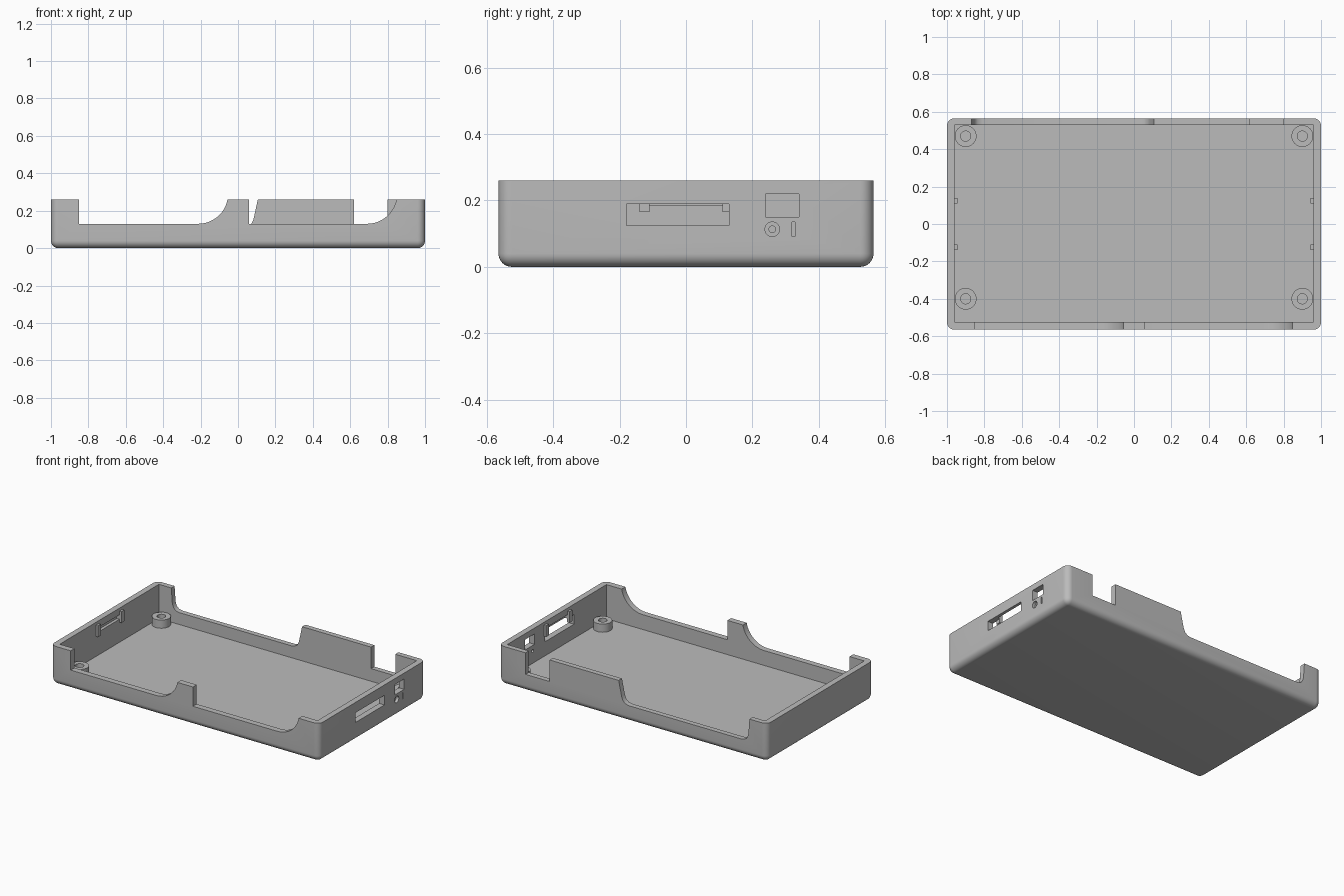
import bpy, bmesh, math
from mathutils import Matrix, Vector

cube = bpy.data.objects.get("Cube")
if cube:
    bpy.data.objects.remove(cube, do_unlink=True)

grey = bpy.data.materials.new("plain_grey")
grey.use_nodes = True
COLOUR = (0.5, 0.5, 0.5, 1)
grey.diffuse_color = COLOUR
grey.node_tree.nodes["Principled BSDF"].inputs["Base Color"].default_value = COLOUR

LENGTH, DEPTH, HEIGHT = 2.0, 1.13, 0.26
FLOOR, ROUND = 0.03, 0.04
INNER_X = 0.96


def make_object(name, bm):
    bmesh.ops.recalc_face_normals(bm, faces=bm.faces)
    mesh = bpy.data.meshes.new(name)
    bm.to_mesh(mesh)
    bm.free()
    mesh.materials.append(grey)
    obj = bpy.data.objects.new(name, mesh)
    bpy.context.collection.objects.link(obj)
    return obj


def box_bm(low, high):
    low, high = Vector(low), Vector(high)
    bm = bmesh.new()
    size = Matrix.Diagonal((*(high - low), 1))
    bmesh.ops.create_cube(bm, size=1, matrix=Matrix.Translation((low + high) / 2) @ size)
    return bm


def box(name, low, high):
    return make_object(name, box_bm(low, high))


def cylinder(name, centre, radius, depth, axis="Z"):
    bm = bmesh.new()
    turn = Matrix.Rotation(math.pi / 2, 4, "Y") if axis == "X" else Matrix()
    bmesh.ops.create_cone(bm, cap_ends=True, segments=32, radius1=radius, radius2=radius,
                          depth=depth, matrix=Matrix.Translation(centre) @ turn)
    return make_object(name, bm)


def wall_profile(name, points, y_low, y_high):
    """Prism whose outline lies in x and z, extruded along y."""
    bm = bmesh.new()
    face = bm.faces.new([bm.verts.new((x, y_low, z)) for x, z in points])
    grown = bmesh.ops.extrude_face_region(bm, geom=[face])["geom"]
    verts = [v for v in grown if isinstance(v, bmesh.types.BMVert)]
    bmesh.ops.translate(bm, verts=verts, vec=(0, y_high - y_low, 0))
    return make_object(name, bm)


def cut(target, cutter):
    """Subtract the cutter, keep the result and drop the cutter."""
    cutter.hide_render = True
    mod = target.modifiers.new("cut", "BOOLEAN")
    mod.operation, mod.solver, mod.object = "DIFFERENCE", "EXACT", cutter
    bpy.context.view_layer.update()
    graph = bpy.context.evaluated_depsgraph_get()
    result = bpy.data.meshes.new_from_object(target.evaluated_get(graph))
    target.modifiers.clear()
    target.data = result
    bpy.data.objects.remove(cutter, do_unlink=True)


def smooth(obj):
    bpy.ops.object.select_all(action="DESELECT")
    obj.select_set(True)
    bpy.context.view_layer.objects.active = obj
    bpy.ops.object.shade_smooth_by_angle(angle=math.radians(30))


# Shell: rounded tray with a square-cornered cavity
bm = box_bm((-LENGTH / 2, -DEPTH / 2, 0), (LENGTH / 2, DEPTH / 2, HEIGHT))
edges = [e for e in bm.edges if min(v.co.z for v in e.verts) < HEIGHT / 2]
bmesh.ops.bevel(bm, geom=edges, offset=ROUND, segments=8, profile=0.5, affect="EDGES")
shell = make_object("case_shell", bm)
cut(shell, box("cavity", (-INNER_X, -0.525, FLOOR), (INNER_X, 0.53, 0.5)))

# Front wall: two openings, each square on the left and curved on the right
LOW, TOP, R = 0.13, 0.32, 0.16
for left, right in ((-0.85, -0.053), (0.06, 0.85)):
    centre = right - R
    arc = [(centre + R * math.sin(a), LOW + R * (1 - math.cos(a)))
           for a in (math.pi / 2 * i / 12 for i in range(13))]
    outline = [(left, TOP), (left, LOW)] + arc + [(right, TOP)]
    cut(shell, wall_profile("front_opening", outline, -0.65, -0.5))

# Back wall: a wide opening with soft lower corners and a small square notch
outline = [(-0.87, TOP), (-0.868, 0.26), (-0.86, 0.155), (-0.85, 0.13), (-0.835, 0.116),
           (-0.81, 0.11), (0.03, 0.11), (0.055, 0.116), (0.072, 0.13), (0.083, 0.155),
           (0.106, 0.26), (0.11, TOP)]
cut(shell, wall_profile("back_opening", outline, 0.5, 0.65))
cut(shell, box("back_notch", (0.62, 0.5, 0.115), (0.80, 0.65, TOP)))

# Ports through the right-hand wall
for name, y0, y1, z0, z1 in (("long_slot", -0.18, 0.13, 0.125, 0.19),
                             ("square_port", 0.24, 0.34, 0.15, 0.22),
                             ("thin_slit", 0.319, 0.329, 0.092, 0.135)):
    cut(shell, box(name, (0.93, y0, z0), (1.1, y1, z1)))
cut(shell, cylinder("button_recess", (1.03, 0.26, 0.113), 0.022, 0.1, "X"))
cut(shell, cylinder("button_hole", (1.0, 0.26, 0.113), 0.01, 0.2, "X"))

# Snap grooves inside both end walls, with a small tab at each end
for side, label in ((1, "left"), (-1, "right")):
    xs = sorted((side * 0.94, side * 0.98))
    cut(shell, box("snap_groove", (xs[0], -0.11, 0.185), (xs[1], 0.11, 0.215)))
    for end, place in ((1, "back"), (-1, "front")):
        xs = sorted((side * 0.945, side * 0.965))
        ys = sorted((end * 0.11, end * 0.14))
        box(f"snap_tab_{label}_{place}", (xs[0], ys[0], 0.165), (xs[1], ys[1], 0.24))
smooth(shell)

# Screw posts at the four corners
POST_TOP = 0.085
for x, label in ((0.9, "left"), (-0.9, "right")):
    for y, place in ((0.47, "back"), (-0.40, "front")):
        base = FLOOR - 0.005
        post = cylinder(f"screw_post_{label}_{place}", (x, y, (base + POST_TOP) / 2),
                        0.058, POST_TOP - base)
        cut(post, cylinder("screw_hole", (x, y, POST_TOP), 0.027, 2 * (POST_TOP - FLOOR)))
        smooth(post)
